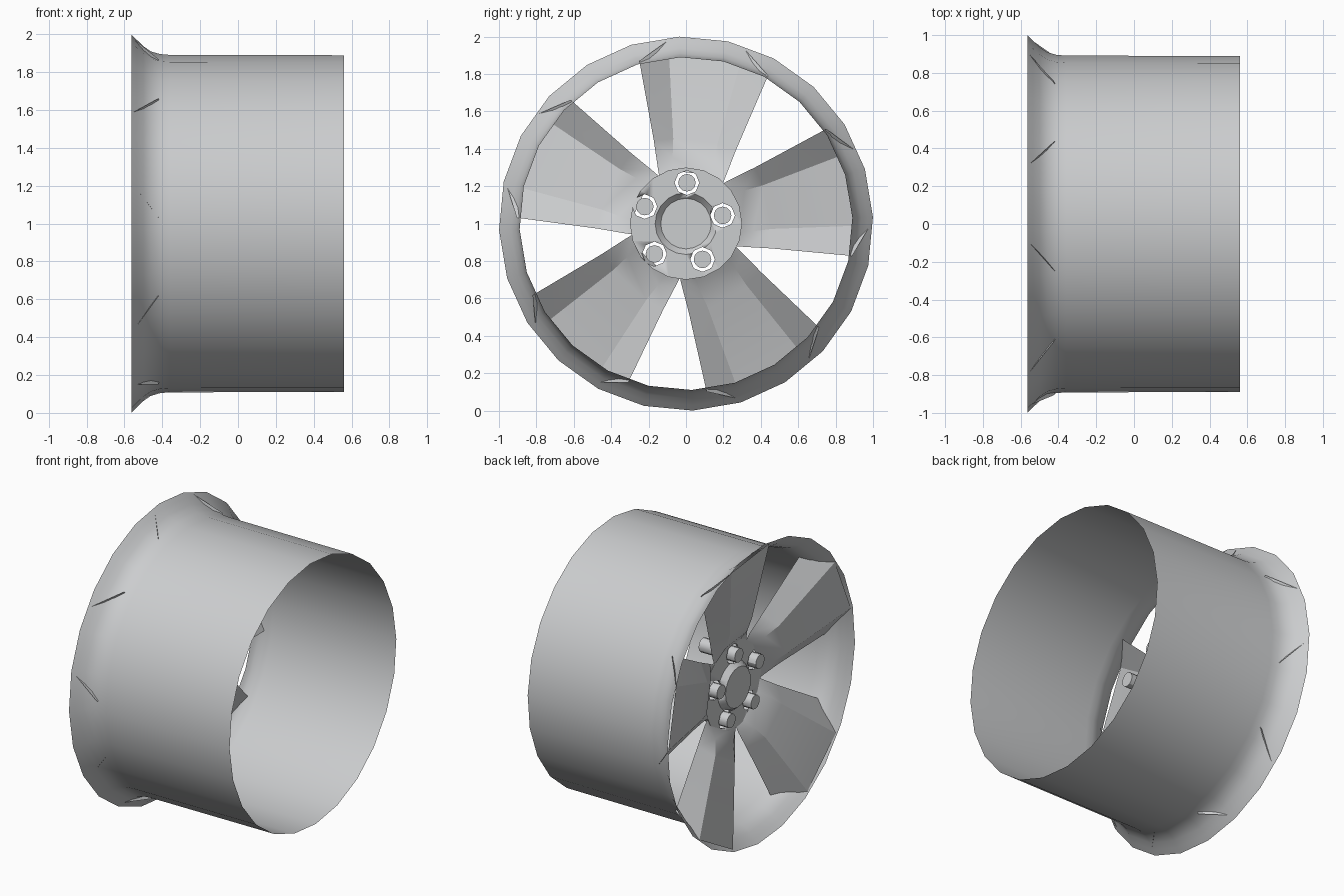
import bpy, bmesh, math
from mathutils import Vector

cube = bpy.data.objects.get("Cube")
if cube:
    bpy.data.objects.remove(cube, do_unlink=True)

# One metal colour for everything
metal = bpy.data.materials.new("silver metal")
metal.use_nodes = True
colour = (0.6, 0.61, 0.62, 1)
metal.diffuse_color = colour
metal.node_tree.nodes["Principled BSDF"].inputs["Base Color"].default_value = colour

SPOKE_ANGLES = [83.5 - 72 * k for k in range(5)]


def polar(x, r, degrees):
    """Point at distance r from the wheel axle, which runs along x."""
    a = math.radians(degrees)
    return Vector((x, r * math.cos(a), 1 + r * math.sin(a)))


def finish(name, bm, smooth=30):
    bmesh.ops.remove_doubles(bm, verts=bm.verts, dist=0.0005)
    bmesh.ops.recalc_face_normals(bm, faces=bm.faces)
    mesh = bpy.data.meshes.new(name)
    bm.to_mesh(mesh)
    bm.free()
    mesh.materials.append(metal)
    obj = bpy.data.objects.new(name, mesh)
    bpy.context.collection.objects.link(obj)
    bpy.ops.object.select_all(action='DESELECT')
    obj.select_set(True)
    bpy.context.view_layer.objects.active = obj
    bpy.ops.object.shade_smooth_by_angle(angle=math.radians(smooth))
    return obj


def grid(bm, rows, closed=False):
    """Skin quads between rows of points."""
    rows = [[bm.verts.new(p) for p in row] for row in rows]
    for a, b in zip(rows, rows[1:]):
        n = len(a)
        for i in range(n if closed else n - 1):
            j = (i + 1) % n
            bm.faces.new((a[i], a[j], b[j], b[i]))
    return rows


def lathe(bm, profile, sides, turn=0.0, caps=False):
    rows = grid(bm, [[polar(x, r, turn + 360 * i / sides) for i in range(sides)]
                     for x, r in profile], closed=True)
    if caps:
        bm.faces.new(rows[0])
        bm.faces.new(rows[-1])


def rod(bm, centre, x0, x1, radius, sides):
    offset = Vector((0, centre.y, centre.z - 1))
    rows = [[polar(x, radius, 360 * i / sides) + offset for i in range(sides)]
            for x in (x0, x1)]
    rows = grid(bm, rows, closed=True)
    bm.faces.new(rows[0])
    bm.faces.new(rows[1])


# Thin open barrel with a flared outer lip
bm = bmesh.new()
lathe(bm, [(-0.563, 1.0), (-0.535, 0.972), (-0.5, 0.938), (-0.46, 0.91),
           (-0.41, 0.896), (-0.36, 0.892), (0.56, 0.89)], 24, turn=2)
finish("barrel", bm, 40)

# Folded spokes: a flat front panel with side walls swept back
# Each row: main radius, main half angle, main x, wall radius, wall half angle, wall x
SPOKE_ROWS = [(0.29, 20, -0.35, 0.29, 36, -0.35),
              (0.36, 18, -0.405, 0.34, 33, -0.35),
              (0.46, 15, -0.445, 0.475, 27.7, -0.365),
              (0.985, 12, -0.558, 0.905, 22.5, -0.42)]
bm = bmesh.new()
for angle in SPOKE_ANGLES:
    grid(bm, [[polar(wx, wr, angle - wa), polar(mx, mr, angle - ma),
               polar(mx, mr, angle + ma), polar(wx, wr, angle + wa)]
              for mr, ma, mx, wr, wa, wx in SPOKE_ROWS])
finish("spokes", bm)

# Hub with raised centre, pierced by the bolt holes
bm = bmesh.new()
lathe(bm, [(-0.39, 0.135), (-0.352, 0.165), (-0.352, 0.3), (-0.34, 0.3),
           (-0.34, 0.165), (-0.375, 0.135)], 20, caps=True)
hub = finish("hub", bm)

bolt_centres = [polar(0, 0.22, a) + Vector((0, -0.02, 0)) for a in SPOKE_ANGLES]
bm = bmesh.new()
for centre in bolt_centres:
    rod(bm, centre, -0.5, -0.2, 0.066, 8)
cutter = finish("hole_cutter", bm)
cutter.hide_render = True

cut = hub.modifiers.new("bolt holes", 'BOOLEAN')
cut.operation = 'DIFFERENCE'
cut.solver = 'EXACT'
cut.object = cutter
bpy.ops.object.select_all(action='DESELECT')
hub.select_set(True)
bpy.context.view_layer.objects.active = hub
bpy.ops.object.modifier_apply(modifier=cut.name)
bpy.data.objects.remove(cutter, do_unlink=True)

# Wheel bolts passing through the holes
bm = bmesh.new()
for centre in bolt_centres:
    rod(bm, centre, -0.4, -0.13, 0.047, 12)
finish("bolts", bm)
